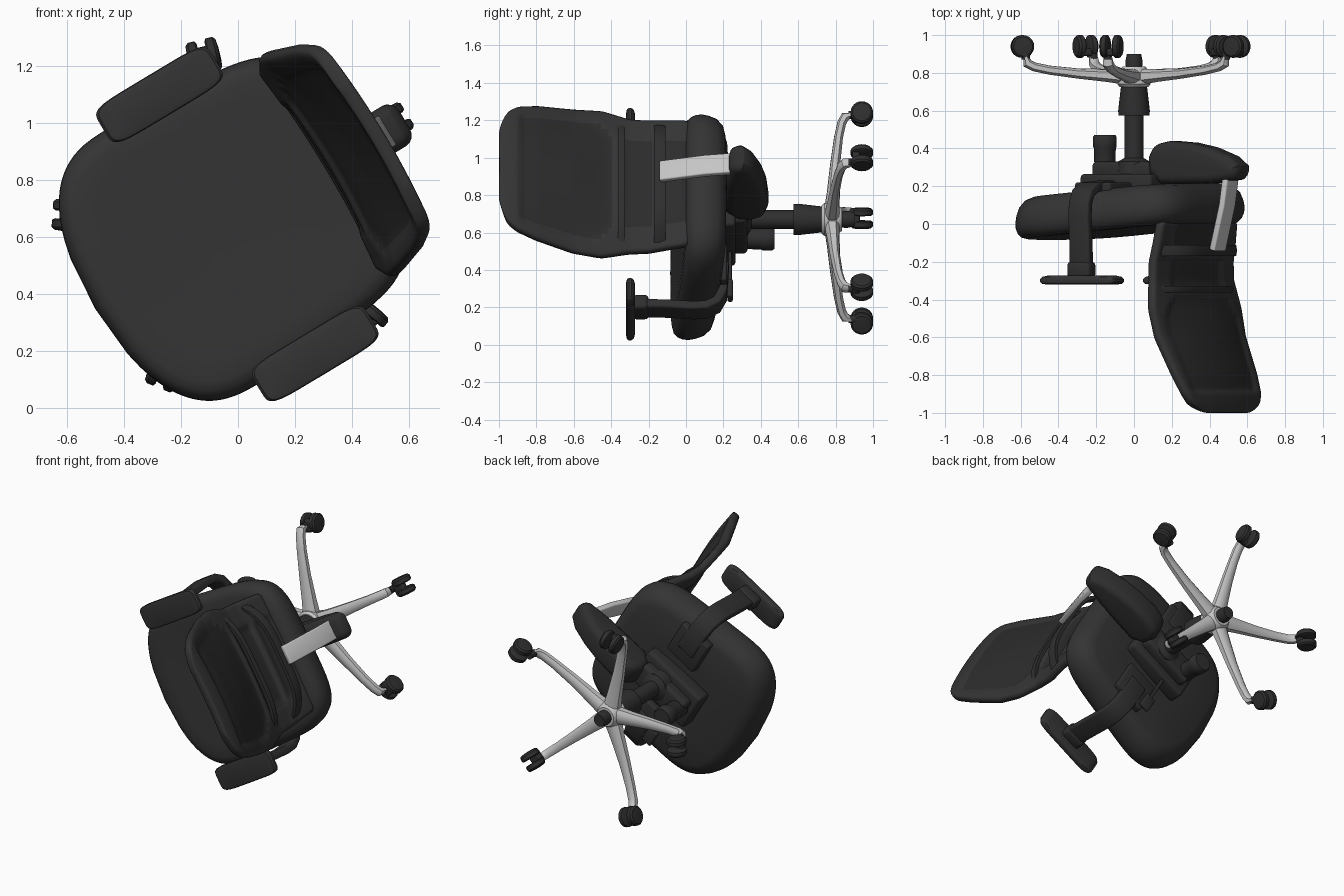
import bpy, bmesh, math
from mathutils import Matrix, Vector

if "Cube" in bpy.data.objects:
    bpy.data.objects.remove(bpy.data.objects["Cube"])

# Chair frame: X = side, Y = back, Z = chair up (the chair lies with its up axis along world -y)
A = math.radians(31)
S, C = math.sin(A), math.cos(A)


def frame(z):
    return Matrix(((S, C, 0, 0), (0, 0, -1, 0), (-C, S, 0, z), (0, 0, 0, 1)))


BODY, BASE = frame(0.66), frame(0.67)


def material(name, v):
    m = bpy.data.materials.new(name)
    m.diffuse_color = (v, v, v, 1)
    m.use_nodes = True
    m.node_tree.nodes["Principled BSDF"].inputs["Base Color"].default_value = m.diffuse_color
    return m


FABRIC = material("charcoal fabric", 0.034)
PLASTIC = material("black plastic", 0.028)
PANEL = material("dark mesh panel", 0.025)
SILVER = material("silver metal", 0.56)


def finish(bm, name, mat, m=BODY):
    bmesh.ops.recalc_face_normals(bm, faces=bm.faces[:])
    me = bpy.data.meshes.new(name)
    bm.to_mesh(me)
    bm.free()
    ob = bpy.data.objects.new(name, me)
    bpy.context.collection.objects.link(ob)
    me.materials.append(mat)
    ob.matrix_world = m
    return ob


def round_edges(bm, r, seg=3):
    bm.normal_update()
    es = [e for e in bm.edges if len(e.link_faces) == 2 and e.calc_face_angle() > 0.8]
    bmesh.ops.bevel(bm, geom=es, offset=r, segments=seg, affect='EDGES', profile=0.5, clamp_overlap=True)


def loft(name, rings, mat, m=BODY):
    bm = bmesh.new()
    rows = [[bm.verts.new(p) for p in r] for r in rings]
    n = len(rows[0])
    for a, b in zip(rows, rows[1:]):
        for i in range(n):
            j = (i + 1) % n
            bm.faces.new((a[i], a[j], b[j], b[i]))
    bm.faces.new(rows[0])
    bm.faces.new(rows[-1])
    return finish(bm, name, mat, m)


def lathe(name, prof, mat, m=BODY, n=32):
    ang = [math.tau * i / n for i in range(n)]
    return loft(name, [[(r * math.cos(t), r * math.sin(t), z) for t in ang] for r, z in prof], mat, m)


def box(name, lo, hi, r, mat, m=BODY):
    bm = bmesh.new()
    bmesh.ops.create_cube(bm, size=1)
    for v in bm.verts:
        v.co = Vector([(a + b) / 2 + c * (b - a) for a, b, c in zip(lo, hi, v.co)])
    round_edges(bm, r)
    return finish(bm, name, mat, m)


def prism(name, poly, half, r, mat, axis='X', seg=3):
    # side profile given as (horizontal, Z), extruded both ways along the axis
    bm = bmesh.new()
    put = (lambda h, z, w: (w, h, z)) if axis == 'X' else (lambda h, z, w: (h, w, z))
    a, b = [[bm.verts.new(put(h, z, w)) for h, z in poly] for w in (-half, half)]
    bm.faces.new(a)
    bm.faces.new(b)
    for i in range(len(poly)):
        j = (i + 1) % len(poly)
        bm.faces.new((a[i], a[j], b[j], b[i]))
    bmesh.ops.recalc_face_normals(bm, faces=bm.faces[:])
    round_edges(bm, r, seg)
    return finish(bm, name, mat)


def ribbon(path, t):
    # closed outline of constant thickness around a 2D path
    left, right = [], []
    for i, p in enumerate(path):
        a, b = Vector(path[max(i - 1, 0)]), Vector(path[min(i + 1, len(path) - 1)])
        d = (b - a).normalized() * t / 2
        left.append((p[0] - d.y, p[1] + d.x))
        right.append((p[0] + d.y, p[1] - d.x))
    return left + right[::-1]


def power_ring(a, b, s, e, n=72):
    # rounded rectangle outline
    for i in range(n):
        c, d = math.cos(math.tau * i / n), math.sin(math.tau * i / n)
        yield math.copysign(abs(c) ** e, c) * a * s, math.copysign(abs(d) ** e, d) * b * s


# seat cushion: bowed front edge, tapering to the back, tilted backwards
def seat_ring(s, z):
    ring = []
    for x, y in power_ring(0.5, 0.54, s, 0.42):
        x *= 1.02 - 0.1 * y
        y += 0.4 * x * x * max(0, -y / 0.54) - 0.05
        ring.append((x + 0.01, y, z - 0.09 * y))
    return ring


loft("seat", [seat_ring(s, z) for s, z in (
    (0.4, -0.18), (0.82, -0.18), (0.9, -0.165), (0.96, -0.13), (0.99, -0.085), (1, -0.05), (0.995, -0.02),
    (0.975, 0.007), (0.94, 0.027), (0.88, 0.037), (0.75, 0.036), (0.5, 0.03), (0.2, 0.028))], FABRIC)

# backrest: curved sheet thickened to a full rim with thinner, darker panels
ROWS = ((-.04, .35, .38, .40), (0, .39, .385, .40), (.1, .40, .37, .385), (.2, .41, .35, .375),
        (.3, .415, .35, .375), (.45, .455, .37, .42), (.6, .445, .40, .48), (.8, .415, .49, .545),
        (.9, .385, .535, .565), (.95, .35, .55, .57), (.98, .29, .555, .57), (1.0, .2, .56, .57))


def back_at(z):
    for a, b in zip(ROWS, ROWS[1:]):
        if z <= b[0] + 1e-6:
            f = (z - a[0]) / (b[0] - a[0])
            return [p + (q - p) * f for p, q in zip(a, b)][1:]


def in_panel(u, z):
    if 0.39 < z < 0.89:
        return u < 0.8 - max(0, 0.5 - z) * 1.6
    return u < 0.62 and (0.0 < z < 0.13 or 0.17 < z < 0.35)


NU = 28
zs = [-.04 + .02 * i for i in range(48)] + [.92, .94, .955, .97, .985, 1.0]
bm = bmesh.new()
weight = bm.verts.layers.deform.verify()
grid = []
for z in zs:
    w, wing, mid = back_at(z)
    row = []
    for i in range(NU + 1):
        u = 2 * i / NU - 1
        v = bm.verts.new((u * w, mid + (wing - mid) * u * u, z))
        v[weight][0] = 0.45 if in_panel(abs(u), z) else 1.0
        row.append(v)
    grid.append(row)
for k in range(len(zs) - 1):
    zc = (zs[k] + zs[k + 1]) / 2
    for i in range(NU):
        f = bm.faces.new((grid[k][i], grid[k][i + 1], grid[k + 1][i + 1], grid[k + 1][i]))
        f.material_index = int(in_panel(abs((2 * i + 1) / NU - 1), zc))
back = finish(bm, "backrest", FABRIC)
back.data.materials.append(PANEL)
back.vertex_groups.new(name="thick")
mod = back.modifiers.new("thickness", 'SOLIDIFY')
mod.thickness, mod.offset, mod.vertex_group = 0.052, 0, "thick"
mod = back.modifiers.new("rounding", 'SUBSURF')
mod.levels = mod.render_levels = 1

# bowed cross bars behind the lumbar area
for name, z, bow, h in (("lower_cross_bar", 0.14, 0.12, 0.03), ("upper_cross_bar", 0.345, 0.07, 0.018)):
    rings = []
    for i in range(17):
        u = i / 8 - 1
        y = 0.37 + bow * (1 - u ** 4)
        rings.append([(u * 0.37, y + dy, z + dz) for dy, dz in
                      ((-.012, -h), (.012, -h), (.018, 0), (.012, h), (-.012, h), (-.018, 0))])
    loft(name, rings, PLASTIC)

# silver upright and the black carrier arm below the seat
prism("back_upright", ribbon([(0.60, -0.27), (0.575, -0.1), (0.515, 0.14)], 0.035), 0.06, 0.008, SILVER)
prism("back_carrier", [(.13, -.27), (.12, -.35), (.15, -.42), (.25, -.44), (.38, -.43), (.5, -.405),
                       (.62, -.36), (.68, -.31), (.69, -.265), (.65, -.235), (.5, -.215), (.2, -.21)],
      0.082, 0.045, PLASTIC, seg=4)

# armrests
for side, s in (("left", -1), ("right", 1)):
    loft(side + "_arm_pad", [[(s * 0.53 + 0.012 + x, y - 0.01, z) for x, y in power_ring(0.078, 0.232, k, 0.35, 48)]
                             for k, z in ((.8, .272), (.95, .28), (1, .292), (1, .306), (.96, .316), (.85, .32))],
         FABRIC)
    lo, hi = sorted((s * 0.49, s * 0.575))
    box(side + "_arm_collar", (lo, -0.075, 0.2), (hi, 0.065, 0.285), 0.02, PLASTIC)
    path = [(.54, .26), (.545, .1), (.555, -.04), (.55, -.11), (.52, -.165), (.46, -.195), (.28, -.205)]
    prism(side + "_arm_stem", [(s * x, z) for x, z in ribbon(path, 0.05)], 0.062, 0.012, PLASTIC, axis='Y')
    lo, hi = sorted((s * 0.2, s * 0.43))
    box(side + "_arm_bracket", (lo, -0.11, -0.22), (hi, 0.11, -0.16), 0.012, PLASTIC)

# tilt mechanism, tension knob and lever
box("mechanism_plate", (-.13, -.26, -.265), (.13, .18, -.16), 0.02, PLASTIC)
box("mechanism_housing", (-.08, -.22, -.33), (.08, .14, -.24), 0.025, PLASTIC)
lathe("tension_knob", ((.055, -.28), (.058, -.4), (.063, -.41), (.063, -.46), (.055, -.472)), PLASTIC,
      BODY @ Matrix.Translation((0, -.18, 0)))
box("lever_rod", (.1, -.12, -.245), (.37, -.1, -.225), 0.005, PLASTIC)
box("lever_paddle", (.31, -.145, -.25), (.42, -.075, -.222), 0.01, PLASTIC)

# gas column and hub
lathe("gas_column", ((.09, -.26), (.085, -.33), (.05, -.35), (.05, -.575), (.082, -.575), (.084, -.6),
                     (.07, -.72), (.07, -.735)), PLASTIC, BASE)
lathe("hub", ((.075, -.725), (.088, -.74), (.085, -.80), (.06, -.835)), SILVER, BASE)
lathe("hub_plug", ((.042, -.82), (.046, -.86), (.038, -.9)), PLASTIC, BASE)

# five legs with twin-wheel casters, each swivelled a little
LEG = ((.05, -.78, .05, .042), (.15, -.787, .042, .034), (.3, -.797, .034, .027), (.45, -.815, .028, .024),
       (.53, -.832, .027, .024), (.565, -.85, .026, .026), (.575, -.885, .022, .012))
SWIVEL = ((.59, .035), (.60, -.035), (.58, .013), (.635, -.008), (.575, -.02))
for k, (cr, ct) in enumerate(SWIVEL):
    m = BASE @ Matrix.Rotation(math.radians(235 + 72 * k), 4, 'Z')
    rings = []
    for i, (r, z, w, h) in enumerate(LEG):
        tilt = (0, 0, 0, .1, .4, .9, 1.4)[i]
        ring = []
        for j in range(12):
            t = math.tau * j / 12
            a, b = w * math.cos(t), h * math.sin(t)
            a = math.copysign(min(abs(a) * 1.15, w), a)
            ring.append((r + b * math.sin(tilt), a, z + b * math.cos(tilt)))
        rings.append(ring)
    n = str(k + 1)
    loft("leg_" + n, rings, SILVER, m)
    lathe("caster_stem_" + n, ((.022, -.87), (.022, -.93)), PLASTIC, m @ Matrix.Translation((.575, 0, 0)), 16)
    m = m @ Matrix.Translation((cr, ct, 0))
    box("caster_hood_" + n, (-.045, -.045, -.93), (.035, .045, -.89), 0.012, PLASTIC, m)
    for side, s in (("a", -1), ("b", 1)):
        turn = Matrix.Translation((0, 0, -.94)) @ Matrix.Rotation(-s * math.pi / 2, 4, 'X')
        lathe("caster_wheel_" + n + side, ((.05, .014), (.06, .02), (.06, .044), (.05, .054), (.02, .057)),
              PLASTIC, m @ turn, 24)

# smooth shading with sharp edges kept
for ob in bpy.context.scene.objects:
    ob.select_set(True)
    bpy.context.view_layer.objects.active = ob
bpy.ops.object.shade_smooth_by_angle(angle=math.radians(38))
